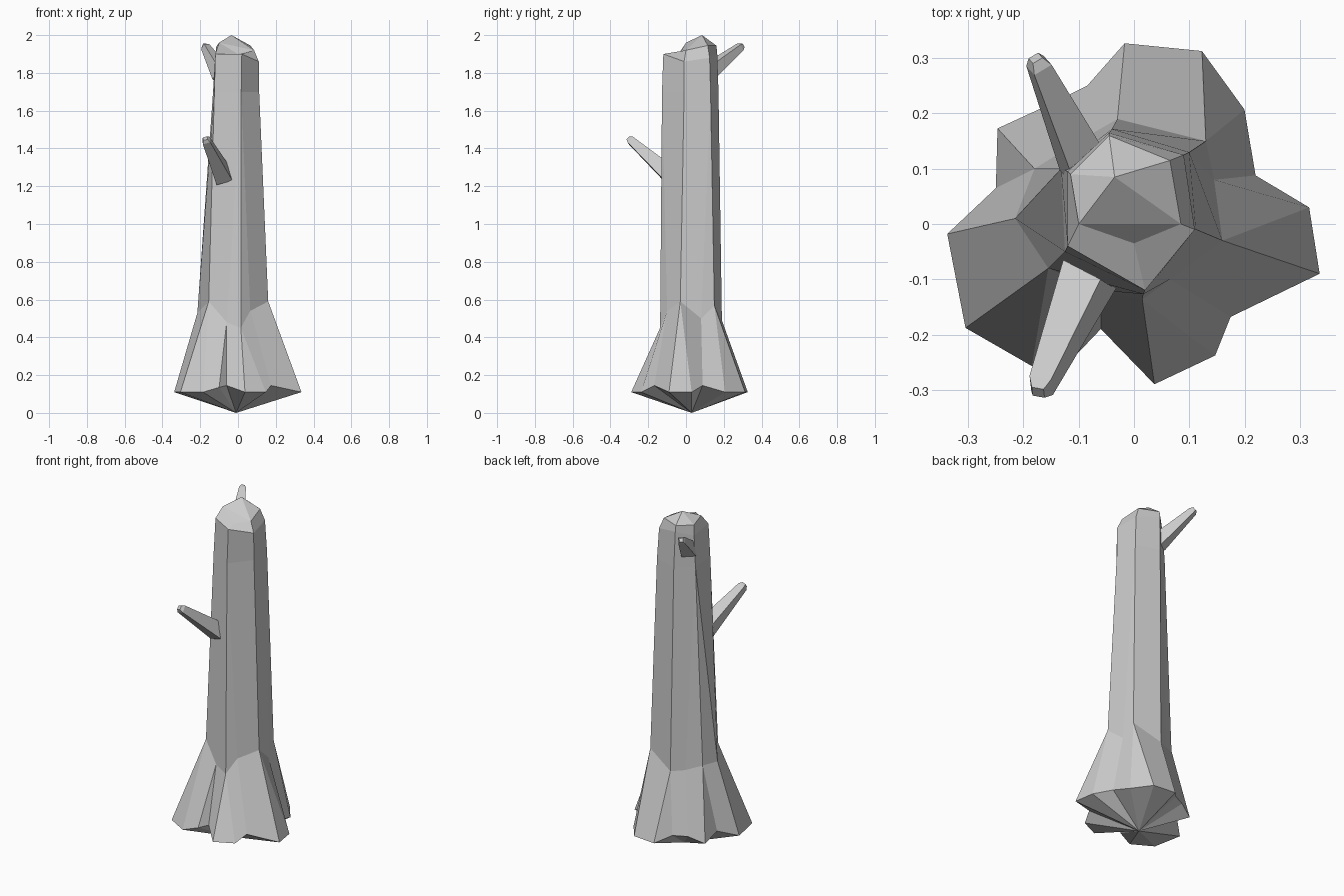
import bpy, bmesh, math
from mathutils import Vector

if "Cube" in bpy.data.objects:
    bpy.data.objects.remove(bpy.data.objects["Cube"])


def make_object(name, bm):
    bmesh.ops.recalc_face_normals(bm, faces=bm.faces[:])
    mesh = bpy.data.meshes.new(name)
    bm.to_mesh(mesh)
    bm.free()
    obj = bpy.data.objects.new(name, mesh)
    bpy.context.collection.objects.link(obj)
    return obj


def strip(bm, low, high):
    """Bridge two closed loops of equal length; repeated verts give triangles."""
    n = len(low)
    for i in range(n):
        j = (i + 1) % n
        loop = []
        for v in (low[i], low[j], high[j], high[i]):
            if v not in loop:
                loop.append(v)
        if len(loop) > 2:
            bm.faces.new(loop)


# Root flare: foot outline (x, y, z) and the collar point each foot rises to
feet = [
    (.175, -.168, .145, 0), (.336, -.09, .11, 1), (.317, .03, .11, 1),
    (.22, .088, .145, 2), (.20, .207, .11, 3), (.123, .313, .11, 3),
    (-.017, .327, .11, 4), (-.085, .25, .145, 4), (-.16, .213, .145, 5),
    (-.247, .173, .11, 6), (-.25, .065, .145, 6), (-.338, -.018, .11, 7),
    (-.305, -.188, .11, 8), (-.185, -.257, .11, 8), (-.10, -.232, .135, 9),
    (-.06, -.19, .145, 9), (.037, -.29, .11, 10), (.147, -.238, .11, 10)]

# Collar where roots meet the trunk, and the trunk corner each point rises to
collar = [
    (.065, -.10, .54, 5), (.16, -.03, .59, 0), (.145, .08, .50, 1),
    (.13, .15, .57, 1), (-.03, .19, .49, 2), (-.10, .15, .50, 3),
    (-.18, .10, .53, 3), (-.215, .01, .53, 3), (-.155, -.08, .59, 4),
    (-.06, -.12, .48, 5), (.015, -.137, .45, 5)]

# Six-sided trunk: shoulder, rim and broken crown
shoulder = [(.112, -.01, 1.70), (.10, .13, 1.70), (-.04, .172, 1.70),
            (-.132, .10, 1.70), (-.125, -.05, 1.70), (.017, -.127, 1.70)]
rim = [(.11, -.01, 1.86), (.09, .125, 1.88), (-.045, .165, 1.91),
       (-.12, .095, 1.88), (-.12, -.04, 1.90), (.02, -.12, 1.90)]
crown = [(.085, 0, 1.92), (.065, .115, 1.945), (-.045, .16, 1.945),
         (-.115, .09, 1.94), (-.10, 0, 1.96), (0, -.035, 1.90)]

bm = bmesh.new()
F, C, S, R, D = [[bm.verts.new(p[:3]) for p in ring]
                 for ring in (feet, collar, shoulder, rim, crown)]
strip(bm, F, [C[p[3]] for p in feet])
strip(bm, C, [S[p[3]] for p in collar])
strip(bm, S, R)
strip(bm, R, D)
peak = bm.verts.new((-.035, .085, 2.0))
strip(bm, D[:5], [peak] * 5)
bm.faces.new((D[4], D[5], D[0]))
root_tip = bm.verts.new((-.01, .03, 0))
strip(bm, [root_tip] * len(F), F)
make_object("trunk", bm)


# Branch stubs: tapered four-sided with a small blunt tip
def branch(name, start, end, r0, r1, twist):
    start, end = Vector(start), Vector(end)
    axis = (end - start).normalized()
    side = axis.cross(Vector((0, 0, 1))).normalized()
    up = side.cross(axis)
    bm = bmesh.new()
    rings = []
    for centre, r in ((start, r0), (end, r1), (end + axis * .018, r1 * .55)):
        ring = []
        for k in range(4):
            a = math.radians(twist + 90 * k)
            ring.append(bm.verts.new(centre + r * (side * math.cos(a) + up * math.sin(a))))
        rings.append(ring)
    strip(bm, rings[0], rings[1])
    strip(bm, rings[1], rings[2])
    bm.faces.new(rings[0])
    bm.faces.new(rings[2])
    return make_object(name, bm)


branch("front_branch", (-.075, -.075, 1.25), (-.168, -.292, 1.442), .062, .029, 25)
branch("back_branch", (-.085, .10, 1.79), (-.172, .287, 1.937), .056, .026, 35)
